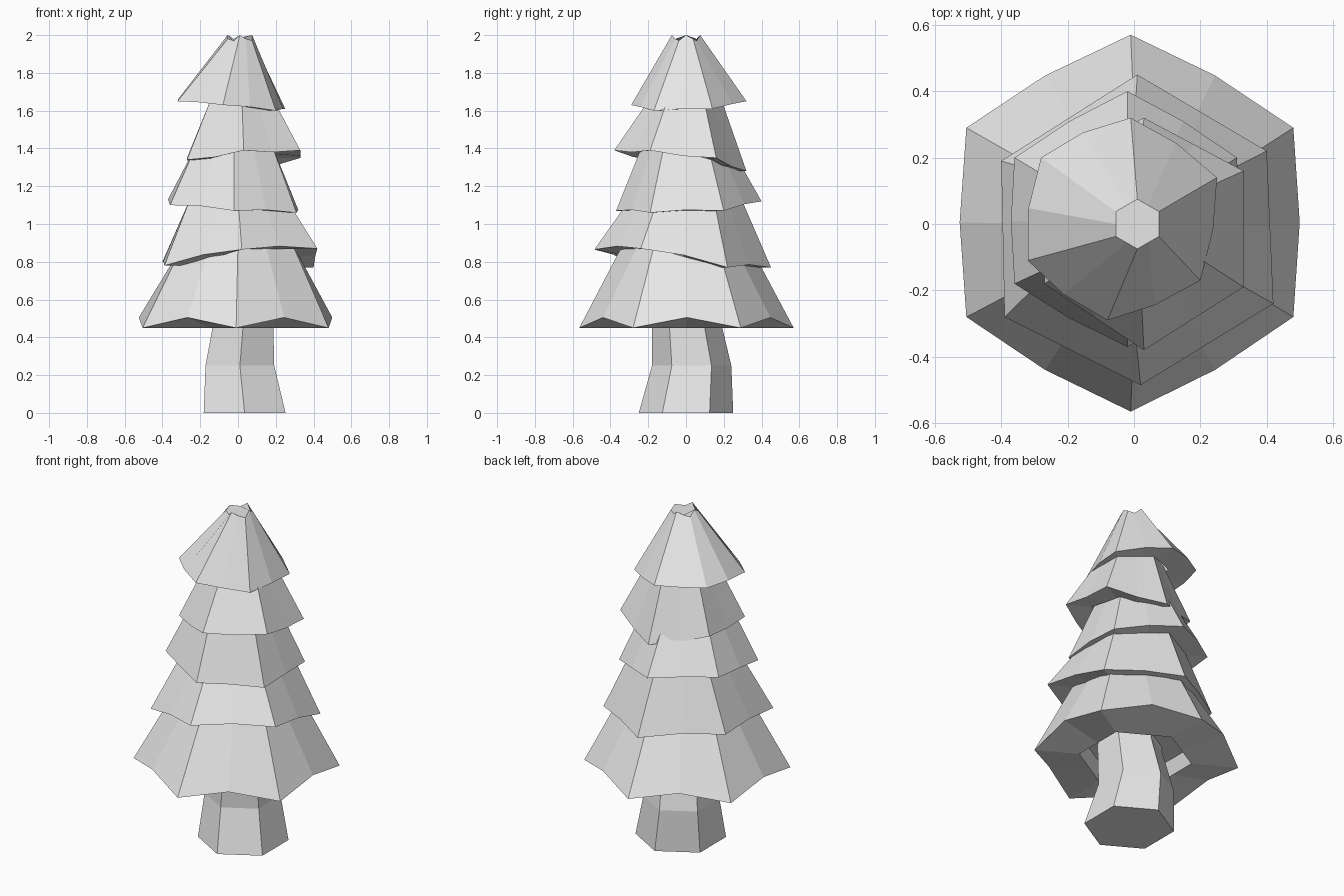
import bpy
import math
from mathutils import Vector

cube = bpy.data.objects.get("Cube")
if cube:
    bpy.data.objects.remove(cube, do_unlink=True)

grey = bpy.data.materials.new("light_grey")
grey.use_nodes = True
colour = (0.8, 0.8, 0.8, 1)
grey.diffuse_color = colour
grey.node_tree.nodes["Principled BSDF"].inputs["Base Color"].default_value = colour


def loft(name, rings):
    """Join equal-length rings with quads and close both ends."""
    count = len(rings[0])
    verts = [point for ring in rings for point in ring]
    faces = [list(range(count))[::-1]]
    for level in range(len(rings) - 1):
        low, high = level * count, (level + 1) * count
        for i in range(count):
            j = (i + 1) % count
            faces.append((low + i, low + j, high + j, high + i))
    faces.append(list(range(len(verts) - count, len(verts))))
    mesh = bpy.data.meshes.new(name)
    mesh.from_pydata(verts, [], faces)
    mesh.materials.append(grey)
    obj = bpy.data.objects.new(name, mesh)
    bpy.context.collection.objects.link(obj)
    return obj


def hexagon(x, y, z, radius):
    """Six corners, counter-clockwise from the front one."""
    angles = [math.radians(60 * i - 90) for i in range(6)]
    return [Vector((x + radius * math.cos(a), y + radius * math.sin(a), z)) for a in angles]


def with_midpoints(corners, bulge=1.0, lift=0.0):
    ring = []
    for i, corner in enumerate(corners):
        middle = (corner + corners[(i + 1) % len(corners)]) / 2
        ring += [corner, Vector((middle.x * bulge, middle.y * bulge, middle.z + lift))]
    return ring


def tier(name, corners, top, bulge, lift, hollow):
    """Skirt of branches: ragged hem, flat underside, recess and tapered top."""
    corners = [Vector(c) for c in corners]
    hem = with_midpoints(corners, bulge, lift)
    inner = [Vector((p.x * hollow, p.y * hollow, p.z)) for p in with_midpoints(corners)]
    recess = [p * 0.9 + Vector((0, 0, 0.1 * p.z + 0.08)) for p in inner]
    return loft(name, [recess, inner, hem, with_midpoints(hexagon(*top))])


# Trunk, leaning slightly and narrowing upwards
loft("trunk", [hexagon(0.035, 0, 0, 0.25), hexagon(0.01, 0.03, 0.25, 0.21),
               hexagon(0.03, 0, 0.5, 0.18), hexagon(0.02, 0, 0.7, 0.17)])

# Branch tiers, hem corners counter-clockwise from the front
tier("bottom_branches",
     [(-0.01, -0.565, 0.45), (0.48, -0.28, 0.45), (0.48, 0.29, 0.45),
      (-0.01, 0.57, 0.45), (-0.505, 0.29, 0.45), (-0.505, -0.28, 0.45)],
     (0, 0, 0.9, 0.33), 1.04, 0.055, 0.55)
tier("lower_branches",
     [(0.02, -0.485, 0.865), (0.42, -0.24, 0.87), (0.4, 0.22, 0.77),
      (0.01, 0.45, 0.77), (-0.4, 0.19, 0.8), (-0.39, -0.28, 0.78)],
     (0, 0, 1.14, 0.29), 1.0, 0.015, 0.66)
tier("middle_branches",
     [(-0.02, -0.37, 1.07), (0.31, -0.19, 1.06), (0.31, 0.2, 1.07),
      (-0.02, 0.4, 1.12), (-0.36, 0.2, 1.14), (-0.36, -0.18, 1.1)],
     (-0.02, 0, 1.42, 0.23), 1.03, 0.01, 0.66)
tier("upper_branches",
     [(0.03, -0.38, 1.39), (0.33, -0.19, 1.39), (0.33, 0.16, 1.35),
      (0.03, 0.32, 1.28), (-0.27, 0.16, 1.35), (-0.27, -0.18, 1.34)],
     (0.02, 0, 1.68, 0.18), 1.0, -0.01, 0.62)
crown = tier("top_branches",
             [(-0.08, -0.29, 1.63), (0.2, -0.17, 1.6), (0.25, 0.14, 1.61),
              (-0.01, 0.32, 1.65), (-0.28, 0.2, 1.66), (-0.32, -0.11, 1.65)],
             (0.01, 0, 1.98, 0.075), 1.06, 0.005, 0.55)

# Uneven broken tip
for i, vert in enumerate(crown.data.vertices[-12:]):
    vert.co.z = (2.0, 1.98, 1.97)[i % 3]
